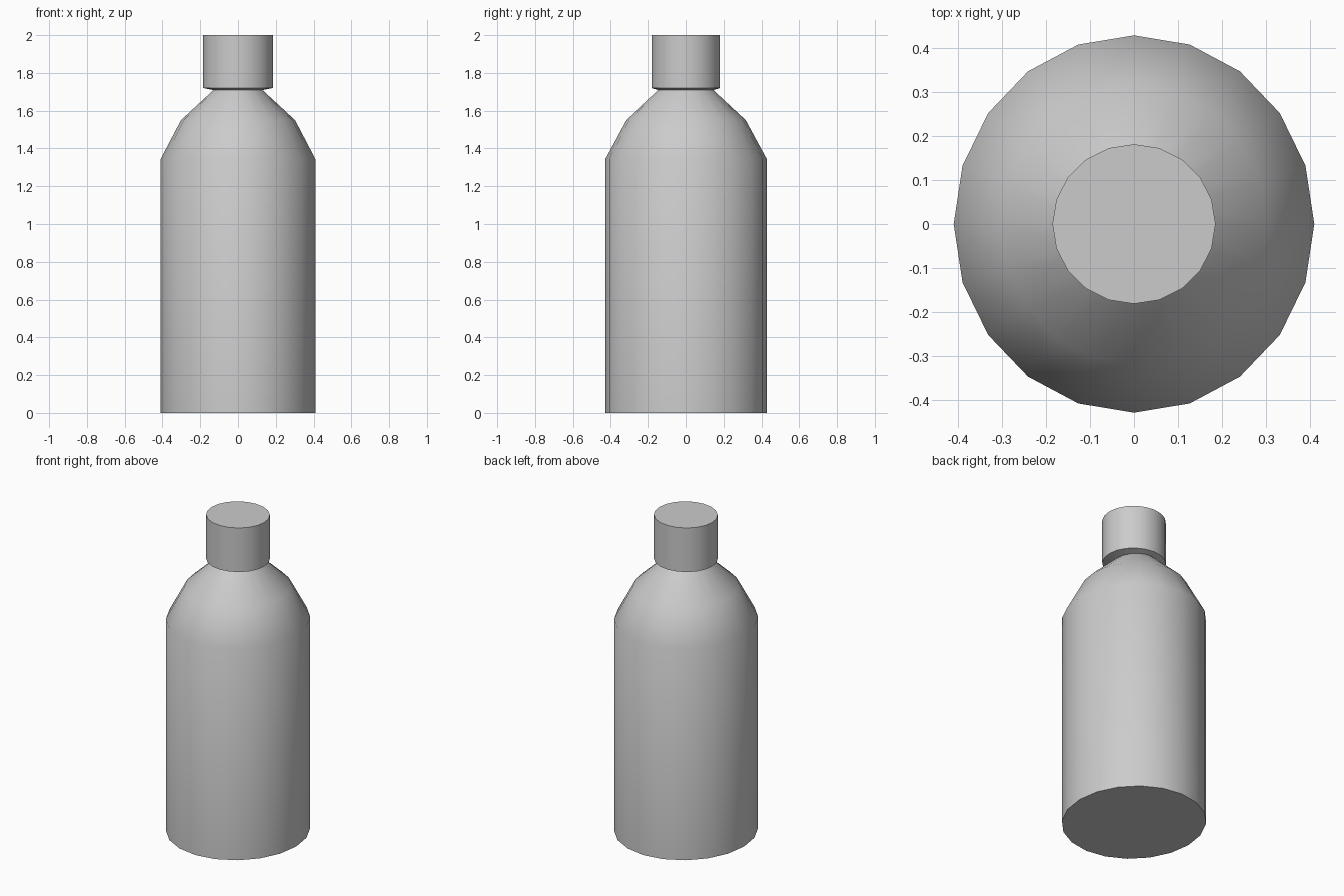
import bpy, bmesh, math

if "Cube" in bpy.data.objects:
    bpy.data.objects.remove(bpy.data.objects["Cube"])

SIDES = 20


def lathe(name, rings):
    """Closed elliptical lathe from (x radius, y radius, z) rings."""
    bm = bmesh.new()
    loops = []
    for rx, ry, z in rings:
        loops.append([bm.verts.new((rx * math.cos(math.tau * i / SIDES),
                                    ry * math.sin(math.tau * i / SIDES), z))
                      for i in range(SIDES)])
    for a, b in zip(loops, loops[1:]):
        for i in range(SIDES):
            j = (i + 1) % SIDES
            bm.faces.new((a[i], a[j], b[j], b[i]))
    bm.faces.new(loops[0][::-1])
    bm.faces.new(loops[-1])
    mesh = bpy.data.meshes.new(name)
    bm.to_mesh(mesh)
    bm.free()
    obj = bpy.data.objects.new(name, mesh)
    bpy.context.collection.objects.link(obj)
    bpy.ops.object.select_all(action='DESELECT')
    obj.select_set(True)
    bpy.context.view_layer.objects.active = obj
    bpy.ops.object.shade_smooth_by_angle(angle=math.radians(35))
    return obj


# Bottle: straight body, two-step shoulder, pinched neck and flat-topped cap
lathe("bottle", [
    (0.409, 0.428, 0.0),
    (0.409, 0.428, 1.345),
    (0.302, 0.317, 1.55),
    (0.130, 0.146, 1.709),
    (0.185, 0.181, 1.72),
    (0.185, 0.181, 2.0),
])
